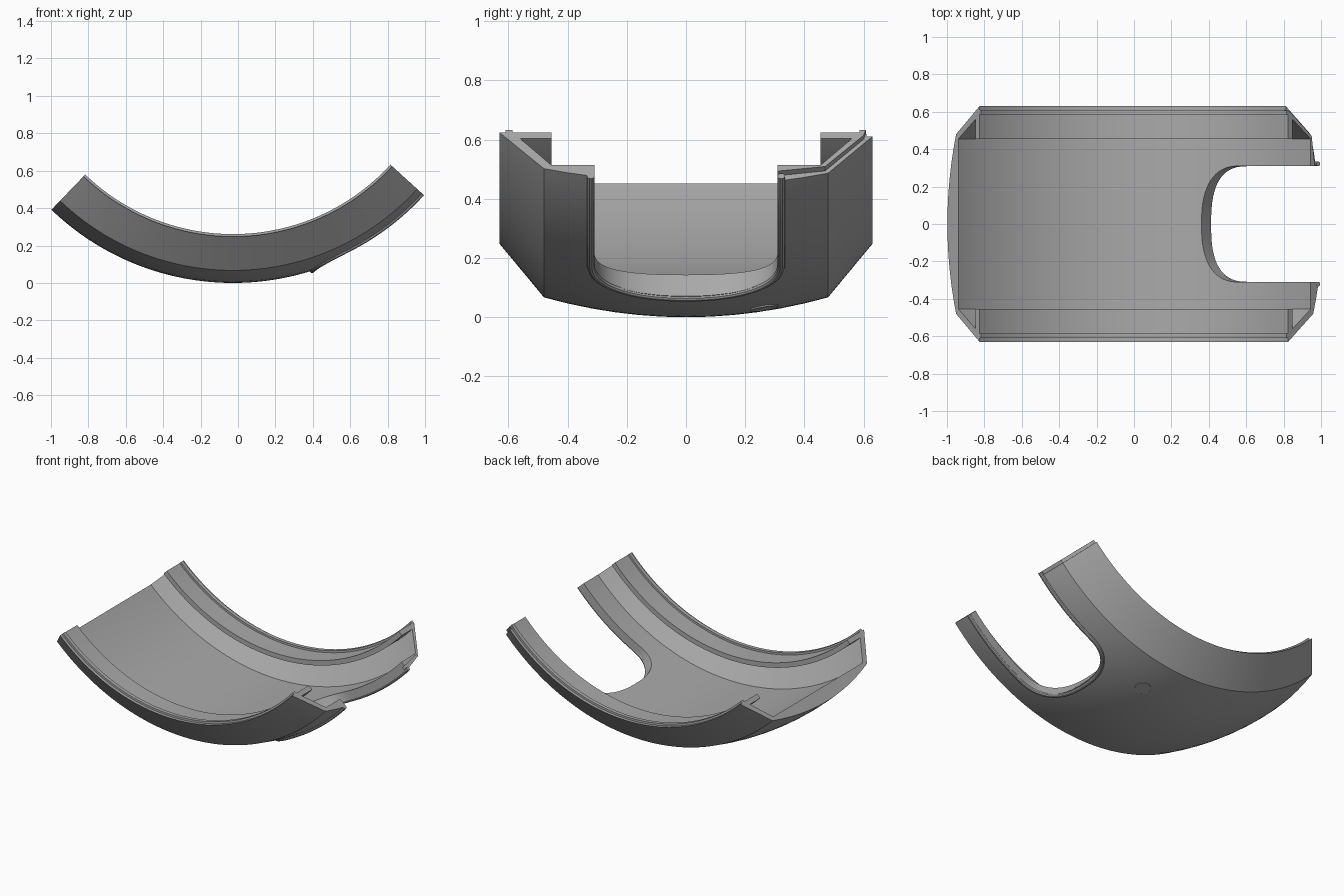
import bpy, bmesh
from math import sin, cos, radians
from mathutils import Vector, Matrix

cube = bpy.data.objects.get("Cube")
if cube:
    bpy.data.objects.remove(cube, do_unlink=True)

CX, CZ = -0.027, 1.40          # axis of the curved band
START, END = -43.9, 47.65      # angular extent in degrees

grey = bpy.data.materials.new("plain grey")
grey.use_nodes = True
color = (0.40, 0.40, 0.40, 1)
grey.diffuse_color = color
grey.node_tree.nodes["Principled BSDF"].inputs["Base Color"].default_value = color


def polar(angle, r, y):
    a = radians(angle)
    return Vector((CX + r * sin(a), y, CZ - r * cos(a)))


def outer_radius(y):
    return 1.40 - 0.067 * (y / 0.48) ** 2


def loft(name, rings):
    """Join closed rings of points into a capped solid."""
    bm = bmesh.new()
    loops = [[bm.verts.new(p) for p in ring] for ring in rings]
    n = len(loops[0])
    for a, b in zip(loops, loops[1:]):
        for i in range(n):
            j = (i + 1) % n
            bm.faces.new((a[i], a[j], b[j], b[i]))
    bm.faces.new(loops[0])
    bm.faces.new(loops[-1])
    bmesh.ops.recalc_face_normals(bm, faces=bm.faces)
    mesh = bpy.data.meshes.new(name)
    bm.to_mesh(mesh)
    bm.free()
    mesh.materials.append(grey)
    ob = bpy.data.objects.new(name, mesh)
    bpy.context.collection.objects.link(ob)
    return ob


def sweep(name, profile, start, end, steps):
    """Sweep a (y, radius) section around the axis."""
    angles = [start + (end - start) * i / steps for i in range(steps + 1)]
    return loft(name, [[polar(a, r, y) for y, r in profile] for a in angles])


def activate(ob):
    bpy.ops.object.select_all(action='DESELECT')
    ob.select_set(True)
    bpy.context.view_layer.objects.active = ob


def cut(ob, cutter):
    mod = ob.modifiers.new("cut", 'BOOLEAN')
    mod.operation, mod.solver, mod.object = 'DIFFERENCE', 'EXACT', cutter
    cutter.hide_render = True
    activate(ob)
    bpy.ops.object.modifier_apply(modifier=mod.name)
    bpy.data.objects.remove(cutter, do_unlink=True)


# Curved shell: bowed outside, chamfered sides, overhanging inner flanges
bow = [(0.48 * i / 6, outer_radius(0.48 * i / 6)) for i in range(1, 7)]
side = bow + [(0.63, 1.152), (0.61, 1.152), (0.61, 1.139), (0.586, 1.139),
              (0.586, 1.152), (0.455, 1.152), (0.455, 1.183), (0.56, 1.183),
              (0.455, 1.315)]
section = [(0, 1.40)] + side + [(-y, r) for y, r in reversed(side)]
shell = sweep("curved_shell", section, START, END, 72)

# U-shaped notch outline in (angle, y), open at the raised end
TIP, ARM, HALF = 16.8, 26.3, 0.31


def notch(grow=0.0, shift=0.0, last=52):
    half = []
    for i in range(17):
        t = radians(90 * i / 16)
        half.append((ARM + shift - (ARM - TIP + grow * 42) * cos(t) ** 0.8,
                     (HALF + grow) * sin(t) ** 0.8))
    half += [(ARM + shift + (last - ARM - shift) * i / 12, HALF + grow) for i in range(1, 13)]
    return [(a, -y) for a, y in reversed(half[1:])] + half


cut(shell, loft("notch_cutter", [[polar(a, r, y) for a, y in notch(shift=s)]
                                 for r, s in ((1.2, -1.5), (1.5, 2.7))]))

# Step in the end of the back arm
step = [(0.29, 1.348), (0.47, 1.322), (0.60, 1.166), (0.61, 1.13),
        (0.70, 1.13), (0.70, 1.45), (0.29, 1.45)]
cut(shell, sweep("step_cutter", step, END - 0.9, END + 2, 3))

# Raised rim around the notch
path = notch(grow=0.012, shift=1.3, last=END)
curve = bpy.data.curves.new("notch_rim", 'CURVE')
curve.dimensions = '3D'
curve.bevel_depth = 0.013
curve.bevel_resolution = 3
curve.use_fill_caps = True
curve.materials.append(grey)
spline = curve.splines.new('POLY')
spline.points.add(len(path) - 1)
for point, (a, y) in zip(spline.points, path):
    point.co = (*polar(a, outer_radius(y), y), 1)
rim = bpy.data.objects.new("notch_rim", curve)
bpy.context.collection.objects.link(rim)
activate(rim)
bpy.ops.object.convert(target='MESH')

# Small round plate on the underside
spot_y, spot_angle = 0.265, 7.6
spot = polar(spot_angle, outer_radius(spot_y), spot_y)
e = 0.01
normal = (polar(spot_angle + 1, outer_radius(spot_y), spot_y) - spot).cross(
    polar(spot_angle, outer_radius(spot_y + e), spot_y + e) - spot).normalized()
bpy.ops.mesh.primitive_cylinder_add(vertices=32, radius=0.048, depth=0.008, location=spot)
plate = bpy.context.object
plate.name = "underside_plate"
plate.rotation_euler = normal.to_track_quat('Z', 'Y').to_euler()
plate.data.materials.append(grey)

for ob in (shell, rim, plate):
    activate(ob)
    bpy.ops.object.shade_smooth_by_angle(angle=radians(22))
